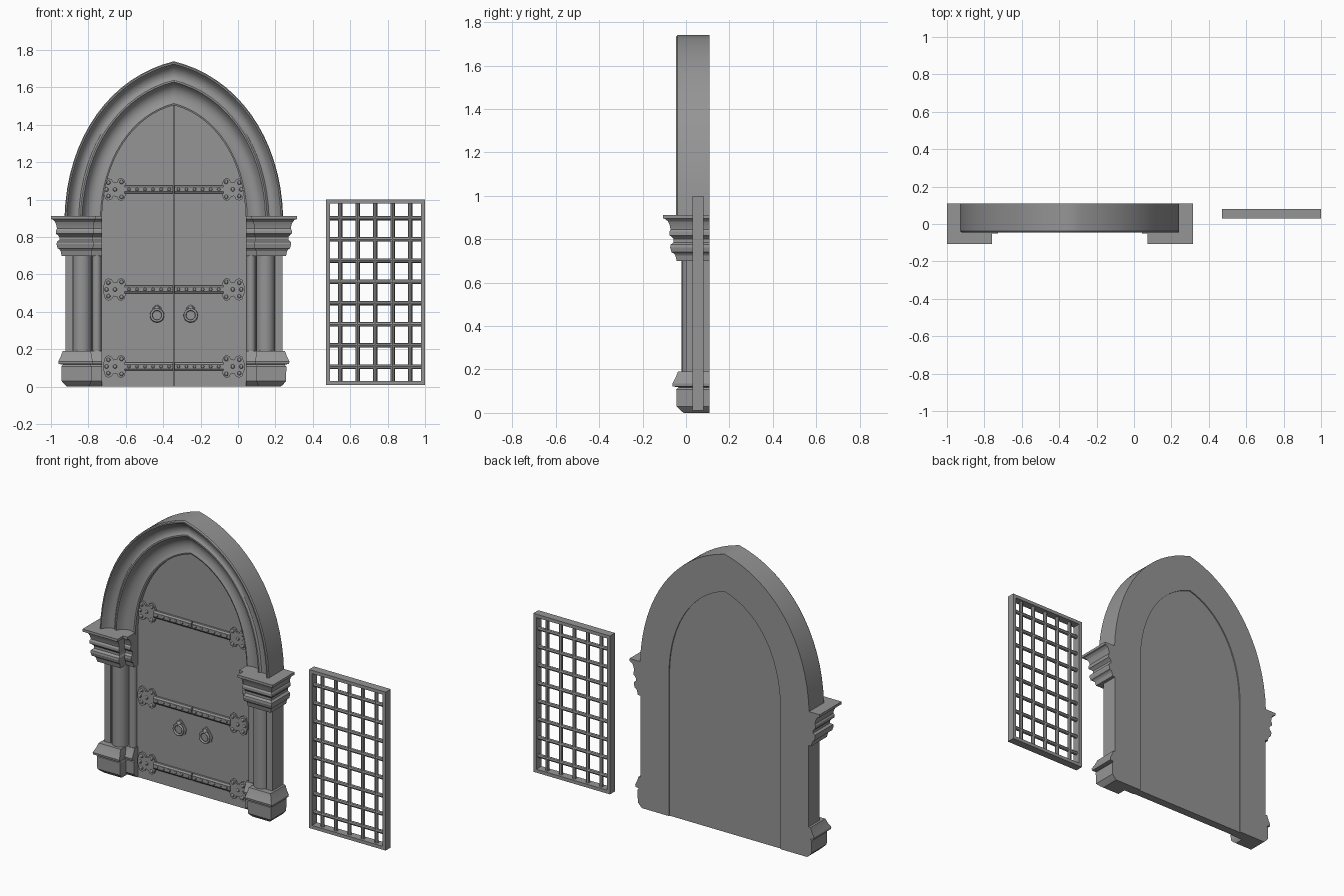
import bpy, bmesh
from math import sin, cos, pi
from mathutils import Matrix

if "Cube" in bpy.data.objects:
    bpy.data.objects.remove(bpy.data.objects["Cube"])

CX = -0.343          # door centre line
BACK = 0.109         # rear plane of the frame

# Dark iron-grey finish for every part
GREY = bpy.data.materials.new("dark_grey")
GREY.diffuse_color = (0.3, 0.3, 0.3, 1)
GREY.use_nodes = True
GREY.node_tree.nodes["Principled BSDF"].inputs["Base Color"].default_value = GREY.diffuse_color


def finish(name, bm, angle=0.6):
    bmesh.ops.recalc_face_normals(bm, faces=bm.faces)
    me = bpy.data.meshes.new(name)
    bm.to_mesh(me)
    bm.free()
    me.materials.append(GREY)
    ob = bpy.data.objects.new(name, me)
    bpy.context.collection.objects.link(ob)
    bpy.ops.object.select_all(action='DESELECT')
    ob.select_set(True)
    bpy.context.view_layer.objects.active = ob
    bpy.ops.object.shade_smooth_by_angle(angle=angle)
    return ob


def loft(bm, rings):
    """Skin closed rings of points and cap both ends."""
    vs = [[bm.verts.new(p) for p in r] for r in rings]
    n = len(vs[0])
    for a, b in zip(vs, vs[1:]):
        for i in range(n):
            j = (i + 1) % n
            bm.faces.new((a[i], a[j], b[j], b[i]))
    bm.faces.new(vs[0][::-1])
    bm.faces.new(vs[-1])


def plate(bm, pts, y0, y1, side=1):
    """Extrude an x-z outline from y0 to y1, x measured from the door centre."""
    loft(bm, [[(CX + side * x, y, z) for x, z in pts] for y in (y0, y1)])


def post(bm, pts, z0, z1, side):
    loft(bm, [[(CX + side * x, y, z) for x, y in pts] for z in (z0, z1)])


def circle(x, y, r, n=16):
    return [(x + r * cos(2 * pi * i / n), y + r * sin(2 * pi * i / n)) for i in range(n)]


def box(bm, x0, x1, y0, y1, z0, z1):
    loft(bm, [[(x0, y0, z), (x1, y0, z), (x1, y1, z), (x0, y1, z)] for z in (z0, z1)])


def ball(bm, p, r, squash=0.7):
    m = Matrix.Translation(p) @ Matrix.Diagonal((r, r * squash, r, 1))
    bmesh.ops.create_uvsphere(bm, u_segments=8, v_segments=6, radius=1, matrix=m)


def arch(t, s):
    """Point on the pointed arch: t = 0 outer edge, 1 opening; s = 0 spring, 1 apex."""
    w, h = 0.585 - 0.2 * t, 0.84 - 0.235 * t
    a, b, c, d = (1 - s) ** 3, 3 * s * (1 - s) ** 2, 3 * s * s * (1 - s), s ** 3
    return w * (a + 0.98 * b + 0.565 * c), 0.9 + h * (0.53 * b + 0.905 * c + d)


SEG = 16

# Moulded arch swept along both halves
moulding = [(0, BACK), (0, -.038), (.025, -.045), (.06, -.045), (.09, -.036), (.14, -.02),
            (.21, -.007), (.30, -.001), (.38, -.003), (.43, -.012), (.47, -.012),
            (.51, .002), (.57, .018), (.66, .03), (.78, .034), (.90, .028),
            (.96, .022), (1, .025), (1, BACK)]
rings = []
for i in range(-SEG, SEG + 1):
    side = -1 if i < 0 else 1
    ring = []
    for t, y in moulding:
        x, z = arch(t, 1 - abs(i) / SEG)
        ring.append((CX + side * x, y, z))
    rings.append(ring)
bm = bmesh.new()
loft(bm, rings)
finish("arch_moulding", bm)

# Door leaves with a hairline gap, and the backing panel
curve = [arch(.98, i / SEG) for i in range(SEG + 1)]
for side, tag in ((-1, "left"), (1, "right")):
    bm = bmesh.new()
    leaf = [(.001, 0), (curve[0][0], 0)] + curve[:-1] + [(.001, curve[-1][1] - .001)]
    plate(bm, leaf, .05, .09, side)
    finish(tag + "_door_leaf", bm)
bm = bmesh.new()
w = curve[0][0]
plate(bm, [(-w, 0), (w, 0)] + curve + [(-x, z) for x, z in curve[-2::-1]], .06, .102)
finish("door_back_panel", bm)


# Stepped plinth and capital footprint, grown outwards by d
def footprint(d):
    xi = 0.45 - 0.4 * d
    f, g = -0.021 - d, 0.035 - d
    return [(.58 + d * .9, BACK), (.58 + d * .9, f), (xi, f), (xi, g), (.385, g), (.385, BACK)]


capital = [(.70, .022), (.725, .028), (.735, .036), (.74, .046), (.762, .052), (.775, .05),
           (.785, .036), (.80, .036), (.812, .046), (.818, .056), (.835, .056), (.845, .05),
           (.865, .054), (.882, .062), (.893, .074), (.896, .086), (.912, .086)]
plinth = [(0, -.01), (.012, .005), (.03, .022), (.108, .024), (.118, .014), (.122, .04),
          (.135, .042), (.16, .028), (.19, .016)]

for side, tag in ((-1, "left"), (1, "right")):
    for part, prof in (("capital", capital), ("plinth", plinth)):
        bm = bmesh.new()
        loft(bm, [[(CX + side * x, y, z) for x, y in footprint(d)] for z, d in prof])
        finish(f"{tag}_{part}", bm, 0.35)
    # Pier with a large round shaft and a slim inner shaft
    bm = bmesh.new()
    post(bm, [(.58, BACK), (.58, 0), (.54, 0), (.535, .04), (.385, .05), (.385, BACK)],
         .18, .71, side)
    post(bm, circle(.49, .03, .05, 20), .18, .71, side)
    post(bm, circle(.412, .045, .024, 14), .18, .71, side)
    finish(tag + "_column", bm)

# Strap hinges: scalloped end plate, raised strap and rivets
half = [(.255, .022), (.265, .05), (.28, .062), (.297, .055), (.305, .038), (.322, .036),
        (.332, .052), (.35, .06), (.368, .05), (.372, .03), (.38, .015)]
outline = half + [(x, -z) for x, z in half[::-1]]
for z0, level in ((1.055, "upper"), (.52, "middle"), (.108, "lower")):
    for side, tag in ((-1, "left"), (1, "right")):
        bm = bmesh.new()
        plate(bm, [(x, z0 + z) for x, z in outline], .038, .052, side)
        strap = [(.053, -.022), (.038, -.022), (.031, -.012), (.031, .012),
                 (.038, .022), (.053, .022)]
        loft(bm, [[(CX + side * x, y, z0 + z) for y, z in strap] for x in (.004, .265)])
        for k in range(6):
            ball(bm, (CX + side * (.025 + k * .043), .031, z0), .009)
        for x, z in ((.28, .04), (.28, -.04), (.35, .036), (.35, -.036), (.315, 0), (.36, 0)):
            ball(bm, (CX + side * x, .038, z0 + z), .011)
        finish(f"{level}_{tag}_hinge", bm)

# Ring handles on pointed back plates
for side, tag in ((-1, "left"), (1, "right")):
    hx = CX + side * .09
    bm = bmesh.new()
    drop = [(0, .442), (.02, .425), (.043, .39), (.036, .356), (.014, .342)]
    drop += [(-x, z) for x, z in drop[:0:-1]]
    loft(bm, [[(hx + x * k, y, .385 + (z - .385) * k) for x, z in drop]
              for y, k in ((.052, 1), (.044, 1), (.041, .9))])
    ball(bm, (hx, .036, .418), .014, 1)
    finish(tag + "_handle_plate", bm)
    bpy.ops.mesh.primitive_torus_add(
        major_radius=.031, minor_radius=.007, major_segments=24, minor_segments=8,
        location=(hx, .03, .382), rotation=(pi / 2, 0, 0))
    ring = bpy.context.object
    ring.name = tag + "_ring_handle"
    ring.data.materials.append(GREY)
    bpy.ops.object.shade_smooth_by_angle(angle=1.0)

# Free-standing iron grille: frame and crossing bars
X0, X1, Z0, Z1, T = .47, 1.0, .01, 1.0, .021
bm = bmesh.new()
box(bm, X0, X0 + T, .03, .08, Z0, Z1)
box(bm, X1 - T, X1, .03, .08, Z0, Z1)
box(bm, X0 + T, X1 - T, .03, .08, Z0, Z0 + T)
box(bm, X0 + T, X1 - T, .03, .08, Z1 - T, Z1)
finish("grille_frame", bm)
bm = bmesh.new()
for i in range(5):
    x = .546 + i * .0935
    loft(bm, [[(px, py, z) for px, py in circle(x, .055, .012, 8)] for z in (Z0 + .01, Z1 - .01)])
for i in range(8):
    z = .107 + i * .1135
    loft(bm, [[(x, py, pz) for py, pz in circle(.055, z, .012, 8)] for x in (X0 + .01, X1 - .01)])
finish("grille_bars", bm)
